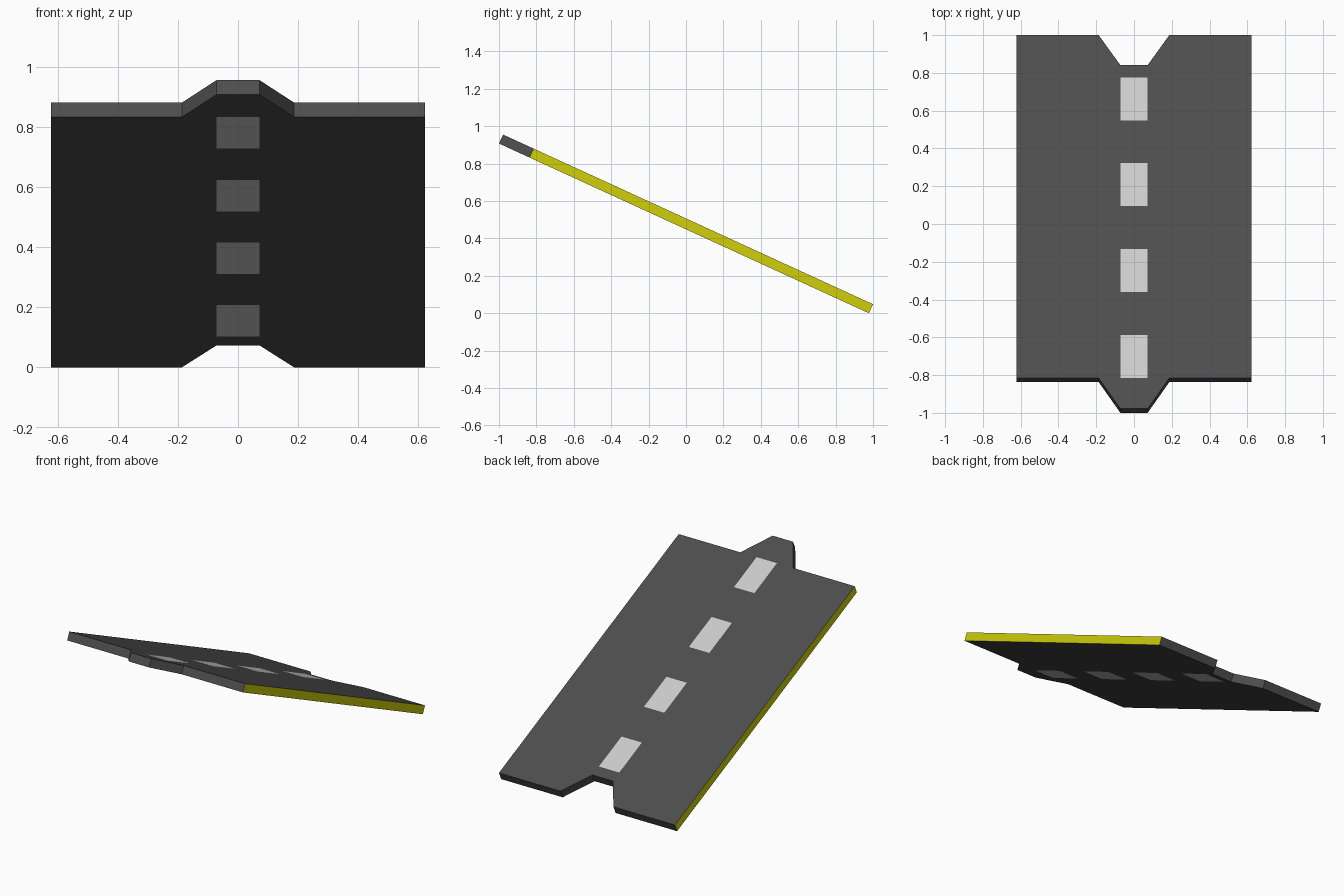
import bpy, bmesh
from mathutils import Vector

if "Cube" in bpy.data.objects:
    bpy.data.objects.remove(bpy.data.objects["Cube"])

HALF_W, NECK, BASE = 0.622, 0.072, 0.187      # half widths: road, tab tip, tab base
BACK, NOTCH, FRONT, TIP = 1.0, 0.841, -0.815, -0.978
SLOPE = 0.4586
DOWN = Vector((0, -0.022, -0.048))            # slab thickness, square to the slope


def material(name, rgb):
    m = bpy.data.materials.new(name)
    m.diffuse_color = (*rgb, 1)
    m.use_nodes = True
    m.node_tree.nodes["Principled BSDF"].inputs["Base Color"].default_value = m.diffuse_color
    return m


mats = [material("asphalt", (0.075, 0.075, 0.075)),
        material("white_paint", (0.58, 0.58, 0.58)),
        material("yellow_paint", (0.62, 0.62, 0.003))]

# Rows along the centre strip: tab tip, four dashes, notch
rows = [TIP]
for i in range(4):
    start = -0.815 + 0.4545 * i
    rows += [start, start + 0.228]
rows.append(NOTCH)

bm = bmesh.new()


def vert(x, y):
    return bm.verts.new((x, y, 0.048 + (BACK - y) * SLOPE))


# Centre strip, every second cell is a painted dash
left = [vert(-NECK, y) for y in rows]
right = [vert(NECK, y) for y in rows]
for i in range(len(rows) - 1):
    f = bm.faces.new((left[i], right[i], right[i + 1], left[i + 1]))
    f.material_index = i % 2

# Lanes either side, with the tab and notch slants
for s, column in ((-1, left), (1, right)):
    outer = [vert(s * x, y) for x, y in
             ((BASE, BACK), (HALF_W, BACK), (HALF_W, FRONT), (BASE, FRONT))]
    bm.faces.new(column + outer)
bmesh.ops.recalc_face_normals(bm, faces=bm.faces[:])

# Thickness, then yellow outer sides
ext = bmesh.ops.extrude_face_region(bm, geom=bm.faces[:])
moved = [v for v in ext["geom"] if isinstance(v, bmesh.types.BMVert)]
bmesh.ops.translate(bm, verts=moved, vec=DOWN)
bmesh.ops.recalc_face_normals(bm, faces=bm.faces[:])
for f in bm.faces:
    f.smooth = False
    if abs(f.normal.x) > 0.95:
        f.material_index = 2

# One object per painted part
for index, name in enumerate(("road_deck", "lane_dashes", "edge_stripes")):
    part = bm.copy()
    bmesh.ops.delete(part, geom=[f for f in part.faces if f.material_index != index],
                     context='FACES')
    for f in part.faces:
        f.material_index = 0
    mesh = bpy.data.meshes.new(name)
    part.to_mesh(mesh)
    part.free()
    mesh.materials.append(mats[index])
    bpy.context.collection.objects.link(bpy.data.objects.new(name, mesh))
bm.free()
